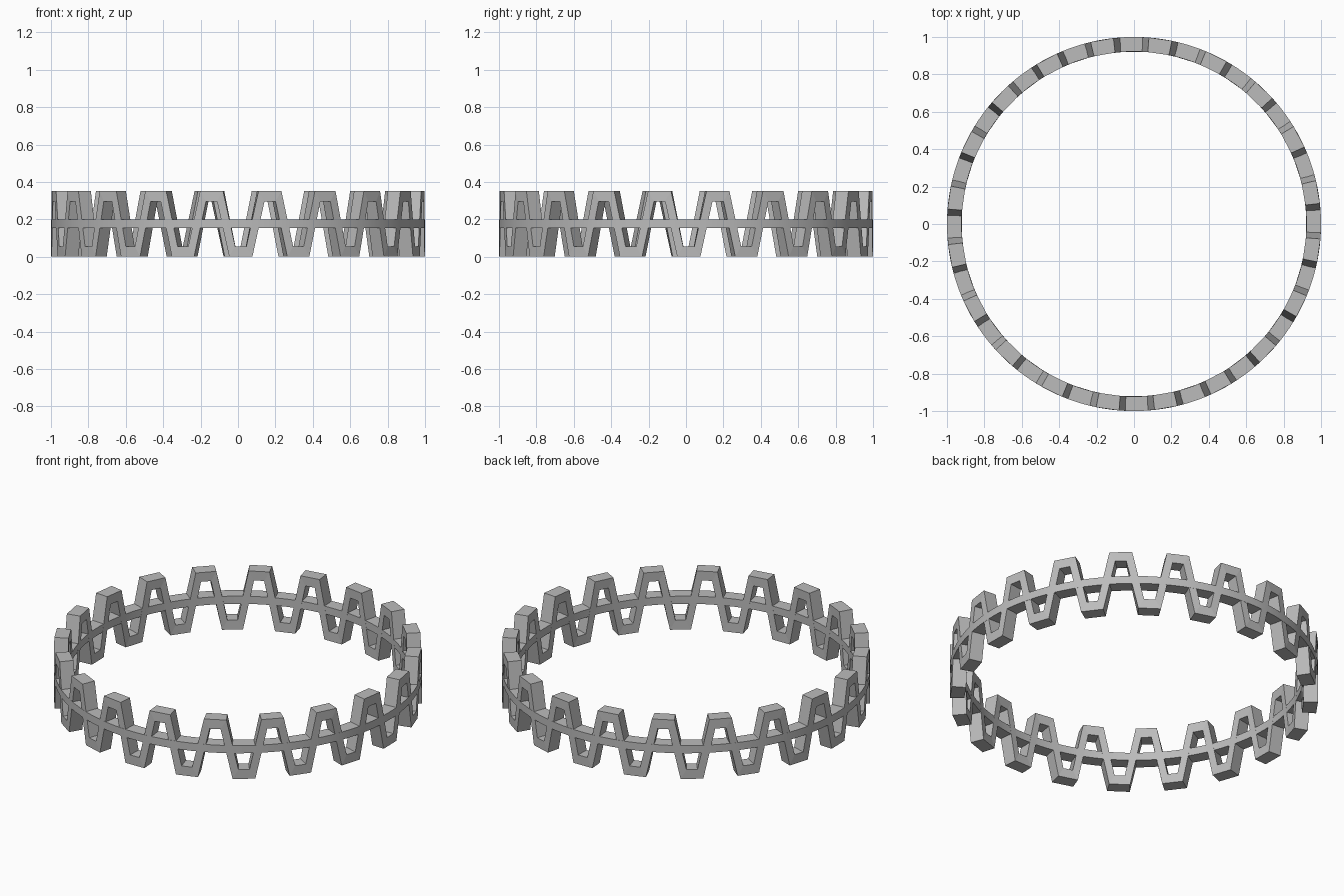
import bpy, bmesh, math

cube = bpy.data.objects.get("Cube")
if cube:
    bpy.data.objects.remove(cube, do_unlink=True)

R_OUT, R_IN = 1.0, 0.922
TEETH = 20
PITCH = math.tau / TEETH
START = -math.pi / 2 + 0.015 + PITCH / 2   # centre of the first crest

grey = bpy.data.materials.new("plain grey")
grey.use_nodes = True
colour = (0.5, 0.5, 0.5, 1)
grey.diffuse_color = colour
grey.node_tree.nodes["Principled BSDF"].inputs["Base Color"].default_value = colour


def closed_band(name, sections):
    """Loop of four-cornered sections: ((upper angle, z), (lower angle, z))."""
    bm = bmesh.new()
    rings = []
    for (ua, uz), (la, lz) in sections:
        corners = [(R_OUT, ua, uz), (R_IN, ua, uz), (R_IN, la, lz), (R_OUT, la, lz)]
        rings.append([bm.verts.new((r * math.cos(a), r * math.sin(a), z))
                      for r, a, z in corners])
    for i, ring in enumerate(rings):
        after = rings[(i + 1) % len(rings)]
        for j in range(4):
            k = (j + 1) % 4
            bm.faces.new((ring[j], ring[k], after[k], after[j]))
    bmesh.ops.recalc_face_normals(bm, faces=bm.faces)
    mesh = bpy.data.meshes.new(name)
    bm.to_mesh(mesh)
    bm.free()
    mesh.materials.append(grey)
    obj = bpy.data.objects.new(name, mesh)
    bpy.context.collection.objects.link(obj)
    return obj


# Zigzag band: one crest and one trough per pitch
HALF = PITCH / 2
WIDE, NARROW = 0.062, 0.03
TOP, THICK = 0.352, 0.056
wave = []
for t in range(TEETH):
    c = START + t * PITCH
    for s in (-1, 1):
        wave.append(((c + s * WIDE, TOP), (c + s * NARROW, TOP - THICK)))
    for s in (-1, 1):
        wave.append(((c + HALF + s * NARROW, THICK), (c + HALF + s * WIDE, 0)))
closed_band("zigzag_band", wave)

# Thin rail running through the middle of the zigzag
SEGMENTS = 160
rail = closed_band("middle_rail", [
    ((math.tau * i / SEGMENTS, 0.2), (math.tau * i / SEGMENTS, 0.154))
    for i in range(SEGMENTS)])
bpy.ops.object.select_all(action="DESELECT")
rail.select_set(True)
bpy.context.view_layer.objects.active = rail
bpy.ops.object.shade_smooth_by_angle(angle=math.radians(30))
